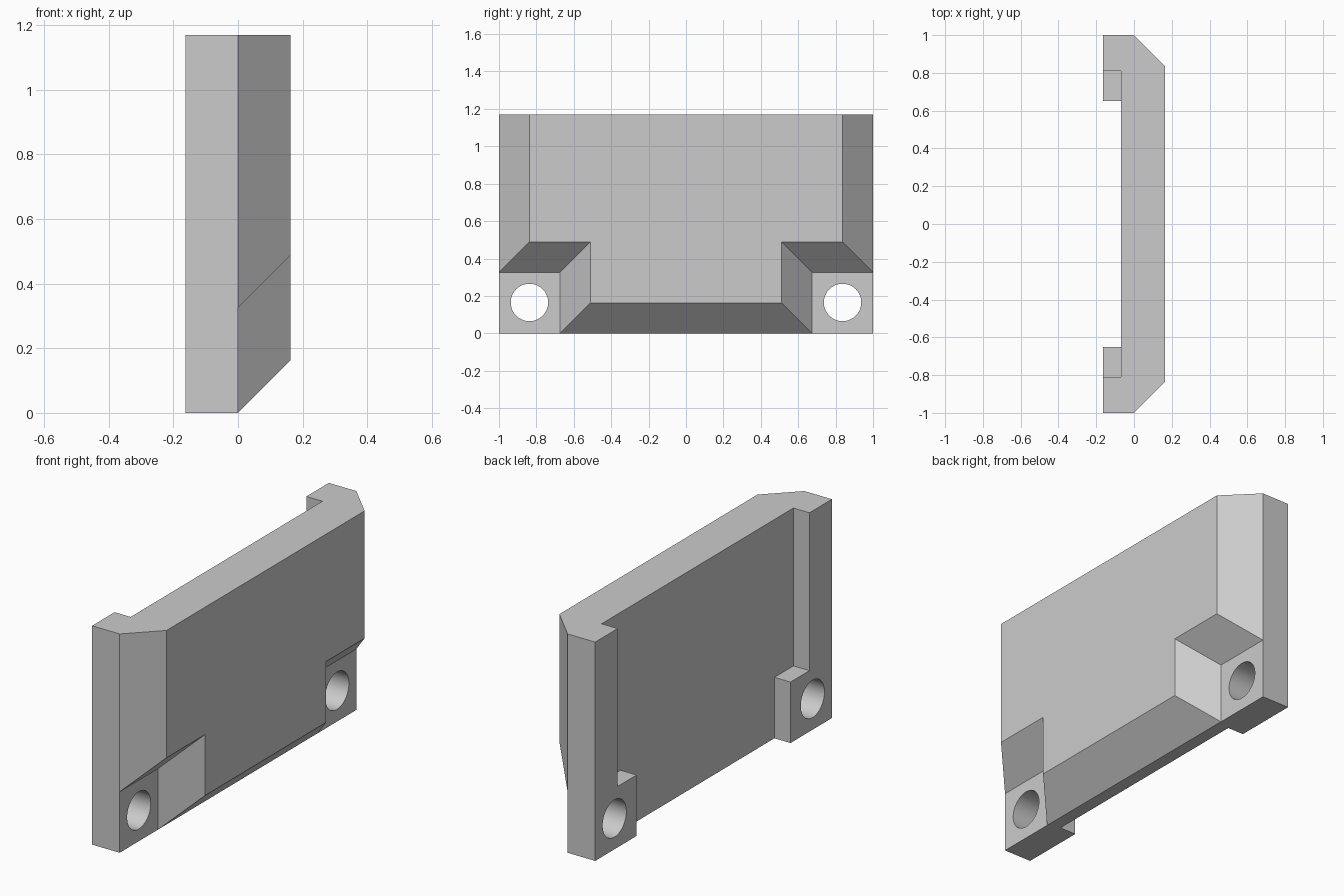
import bpy
import bmesh
import math

cube = bpy.data.objects.get("Cube")
if cube:
    bpy.data.objects.remove(cube, do_unlink=True)

# Main dimensions
T = 0.163      # half thickness, also the chamfer depth
H = 1.17       # height
PAD = 0.326    # size of the square corner pads

grey = bpy.data.materials.new("plain grey")
grey.use_nodes = True
colour = (0.6, 0.6, 0.6, 1)
grey.diffuse_color = colour
grey.node_tree.nodes["Principled BSDF"].inputs["Base Color"].default_value = colour


def both_sides(half):
    """Close a half outline in y, z by mirroring it across y = 0."""
    return half + [(-y, z) for y, z in reversed(half)]


def loft(name, sections):
    """Solid between y, z outlines placed at two x positions."""
    bm = bmesh.new()
    rings = [[bm.verts.new((x, y, z)) for y, z in outline] for x, outline in sections]
    a, b = rings
    n = len(a)
    for i in range(n):
        j = (i + 1) % n
        bm.faces.new((a[i], a[j], b[j], b[i]))
    bm.faces.new(a)
    bm.faces.new(b)
    bmesh.ops.recalc_face_normals(bm, faces=bm.faces)
    mesh = bpy.data.meshes.new(name)
    bm.to_mesh(mesh)
    bm.free()
    mesh.materials.append(grey)
    obj = bpy.data.objects.new(name, mesh)
    bpy.context.collection.objects.link(obj)
    return obj


def combine(target, other, operation):
    """Apply a boolean and discard the helper."""
    other.hide_render = True
    mod = target.modifiers.new(operation, 'BOOLEAN')
    mod.operation = operation
    mod.solver = 'EXACT'
    mod.object = other
    bpy.context.view_layer.objects.active = target
    bpy.ops.object.modifier_apply(modifier=mod.name)
    bpy.data.objects.remove(other, do_unlink=True)


# Back slab with full rectangular outline
slab = both_sides([(1, 0), (1, H)])
panel = loft("mounting_panel", [(-T, slab), (0, slab)])

# Chamfered front, stepped around the two corner pads
inner = 1 - PAD
base = both_sides([(inner, 0), (inner, PAD), (1, PAD), (1, H)])
face = both_sides([(inner - T, T), (inner - T, PAD + T), (1 - T, PAD + T), (1 - T, H)])
combine(panel, loft("raised_front", [(0, base), (T, face)]), 'UNION')

# Back recess, narrower between the lower blocks
recess = both_sides([(0.65, -0.2), (0.65, PAD), (0.81, PAD), (0.81, H + 0.2)])
combine(panel, loft("recess_cutter", [(-0.4, recess), (-0.068, recess)]), 'DIFFERENCE')

# Round holes through the corner pads
for side in (-1, 1):
    bpy.ops.mesh.primitive_cylinder_add(
        vertices=64, radius=0.1, depth=1,
        location=(0, side * (1 - PAD / 2), PAD / 2 + 0.002),
        rotation=(0, math.pi / 2, 0))
    hole = bpy.context.object
    hole.name = "hole_cutter"
    hole.data.materials.append(grey)
    combine(panel, hole, 'DIFFERENCE')

# Smooth hole walls, crisp edges elsewhere
bpy.ops.object.select_all(action='DESELECT')
panel.select_set(True)
bpy.context.view_layer.objects.active = panel
bpy.ops.object.shade_smooth_by_angle(angle=math.radians(30))
